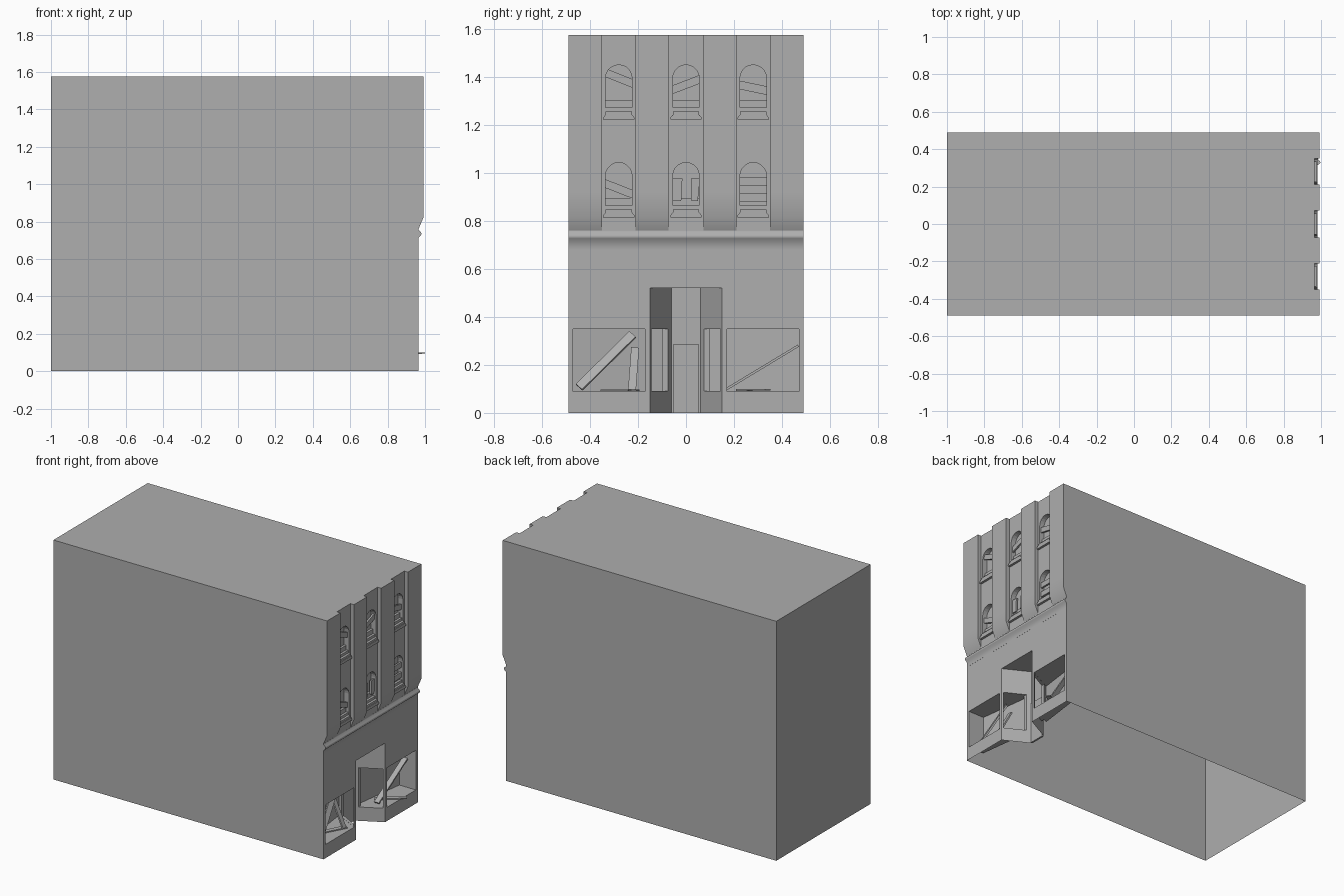
import bpy, bmesh
from math import sin, cos, pi, radians
from mathutils import Vector, Matrix

if "Cube" in bpy.data.objects:
    bpy.data.objects.remove(bpy.data.objects["Cube"])

WALL = 0.965   # facade plane

# darker grey for the whole building
grey = bpy.data.materials.new("dark_grey")
grey.diffuse_color = (0.425, 0.425, 0.425, 1)
grey.use_nodes = True
grey.node_tree.nodes["Principled BSDF"].inputs["Base Color"].default_value = grey.diffuse_color


def prism(name, pts, axis, a, b):
    """Extrude a 2D outline along an axis from a to b."""
    place = {'x': lambda p, t: (t, p[0], p[1]),
             'y': lambda p, t: (p[0], t, p[1]),
             'z': lambda p, t: (p[0], p[1], t)}[axis]
    bm = bmesh.new()
    lo = [bm.verts.new(place(p, a)) for p in pts]
    hi = [bm.verts.new(place(p, b)) for p in pts]
    bm.faces.new(lo)
    bm.faces.new(hi)
    n = len(pts)
    for i in range(n):
        j = (i + 1) % n
        bm.faces.new((lo[i], lo[j], hi[j], hi[i]))
    bmesh.ops.recalc_face_normals(bm, faces=bm.faces)
    me = bpy.data.meshes.new(name)
    bm.to_mesh(me)
    bm.free()
    me.materials.append(grey)
    ob = bpy.data.objects.new(name, me)
    bpy.context.collection.objects.link(ob)
    return ob


def box(name, x, y, z):
    return prism(name, [(x[0], y[0]), (x[1], y[0]), (x[1], y[1]), (x[0], y[1])], 'z', *z)


def smooth(ob, angle):
    bpy.ops.object.select_all(action='DESELECT')
    bpy.context.view_layer.objects.active = ob
    ob.select_set(True)
    bpy.ops.object.shade_smooth_by_angle(angle=radians(angle))


def plank(name, p, q, width, thick, roll=0):
    """Flat board from p to q, its thin side turned towards x or z."""
    p, q = Vector(p), Vector(q)
    d = (q - p).normalized()
    up = Vector((1, 0, 0)) if abs(d.x) < 0.7 and abs(d.z) > 0.05 else Vector((0, 0, 1))
    side = d.cross(up).normalized()
    nrm = side.cross(d)
    h = (q - p).length / 2
    ob = box(name, (-h, h), (-width / 2, width / 2), (-thick / 2, thick / 2))
    ob.data.transform(Matrix.Rotation(radians(roll), 4, 'X'))
    m = Matrix((d, side, nrm)).transposed().to_4x4()
    m.translation = (p + q) / 2
    ob.data.transform(m)
    return ob


def cut(target, cutter):
    cutter.hide_render = True
    mod = target.modifiers.new("cut", 'BOOLEAN')
    mod.operation = 'DIFFERENCE'
    mod.solver = 'EXACT'
    mod.object = cutter
    bpy.context.view_layer.objects.active = target
    bpy.ops.object.modifier_apply(modifier=mod.name)
    bpy.data.objects.remove(cutter)


# main block
body = box("building_body", (-1, WALL), (-0.49, 0.49), (0, 1.575))

# entrance recess with splayed sides
cut(body, prism("entry_cutter", [(1.0, -0.15), (1.0, 0.15), (WALL, 0.15), (0.795, 0.06),
                                 (0.795, -0.06), (WALL, -0.15)], 'z', -0.1, 0.52))

# display rooms and their side openings into the entrance
for s in (-1, 1):
    room = [(1.0, 0.17), (1.0, 0.47), (0.845, 0.47), (0.795, 0.085), (WALL, 0.17)]
    cut(body, prism("display_cutter", [(x, s * y) for x, y in room], 'z', 0.09, 0.35))
    side = [(0.955, 0.125), (0.955, 0.175), (0.823, 0.106), (0.823, 0.055)]
    cut(body, prism("side_opening_cutter", [(x, s * y) for x, y in side], 'z', 0.091, 0.349))

# arched window openings
window_y = (-0.28, 0.0, 0.28)
window_z = (0.815, 1.222)
for yc in window_y:
    for z0 in window_z:
        arch = [(yc - 0.055, z0 + 0.02), (yc + 0.055, z0 + 0.02)]
        arch += [(yc + 0.055 * cos(pi * i / 10), z0 + 0.173 + 0.055 * sin(pi * i / 10))
                 for i in range(11)]
        cut(body, prism("window_cutter", arch, 'x', WALL - 0.035, 1.0))

# the block has no underside
bm = bmesh.new()
bm.from_mesh(body.data)
under = [f for f in bm.faces if all(abs(v.co.z) < 1e-4 for v in f.verts)]
bmesh.ops.delete(bm, geom=under, context='FACES')
bm.to_mesh(body.data)
bm.free()

# pilasters with softly sloped feet
for y0, y1 in ((-0.49, -0.35), (-0.21, -0.073), (0.073, 0.21), (0.35, 0.49)):
    smooth(prism("pilaster", [(WALL - 0.005, 0.76), (WALL, 0.76), (0.991, 0.82), (0.991, 0.92),
                              (0.991, 1.575), (WALL - 0.005, 1.575)], 'y', y0, y1), 35)

# soft cornice above the shop front
smooth(prism("cornice", [(0.955, 0.68), (0.9655, 0.68), (0.9655, 0.715), (0.979, 0.727),
                         (0.981, 0.735), (0.979, 0.743), (0.9655, 0.754), (0.9655, 0.76),
                         (0.955, 0.76)], 'y', -0.49, 0.49), 80)

# stepped window sills
for yc in window_y:
    for z0 in window_z:
        prism("sill_lip", [(yc - 0.065, z0), (yc + 0.065, z0), (yc + 0.065, z0 + 0.008),
                           (yc + 0.056, z0 + 0.02), (yc - 0.056, z0 + 0.02),
                           (yc - 0.065, z0 + 0.008)], 'x', 0.955, 0.981)
        box("sill_block", (0.935, 0.976), (yc - 0.055, yc + 0.055), (z0 + 0.02, z0 + 0.033))
        box("sill_step", (0.93, 0.96), (yc - 0.055, yc + 0.055), (z0 + 0.033, z0 + 0.05))
        box("window_rail", (0.93, 0.945), (yc - 0.055, yc + 0.055), (z0 + 0.05, z0 + 0.08))

# boards nailed across the windows: centre y, left z, right z
for yc, zl, zr in ((-0.28, 1.417, 1.373), (0, 1.347, 1.389), (0.28, 1.366, 1.343),
                   (-0.28, 0.955, 0.912), (0.28, 0.963, 0.963), (0.28, 0.897, 0.897)):
    h = 0.018
    prism("window_board", [(yc - 0.055, zl - h), (yc + 0.055, zr - h),
                           (yc + 0.055, zr + h), (yc - 0.055, zl + h)], 'x', 0.944, 0.956)
for ya, yb in ((-0.055, -0.015), (0.02, 0.055)):
    prism("window_board", [(ya, 0.885), (yb - 0.005, 0.882), (yb, 0.977), (ya, 0.977)],
          'x', 0.944, 0.956)

# door
box("door", (0.79, 0.803), (-0.055, 0.055), (0.0, 0.285))

# fallen boards in the display windows
plank("leaning_board", (0.91, -0.445, 0.107), (0.86, -0.222, 0.327), 0.038, 0.012, 25)
plank("leaning_board", (0.93, -0.225, 0.095), (0.84, -0.212, 0.27), 0.033, 0.01)
plank("leaning_board", (0.89, 0.17, 0.10), (0.89, 0.468, 0.28), 0.01, 0.035)
plank("floor_board", (0.84, 0.22, 0.095), (0.99, 0.34, 0.097), 0.03, 0.007)
plank("floor_board", (0.85, -0.35, 0.094), (0.93, -0.20, 0.094), 0.03, 0.007)
